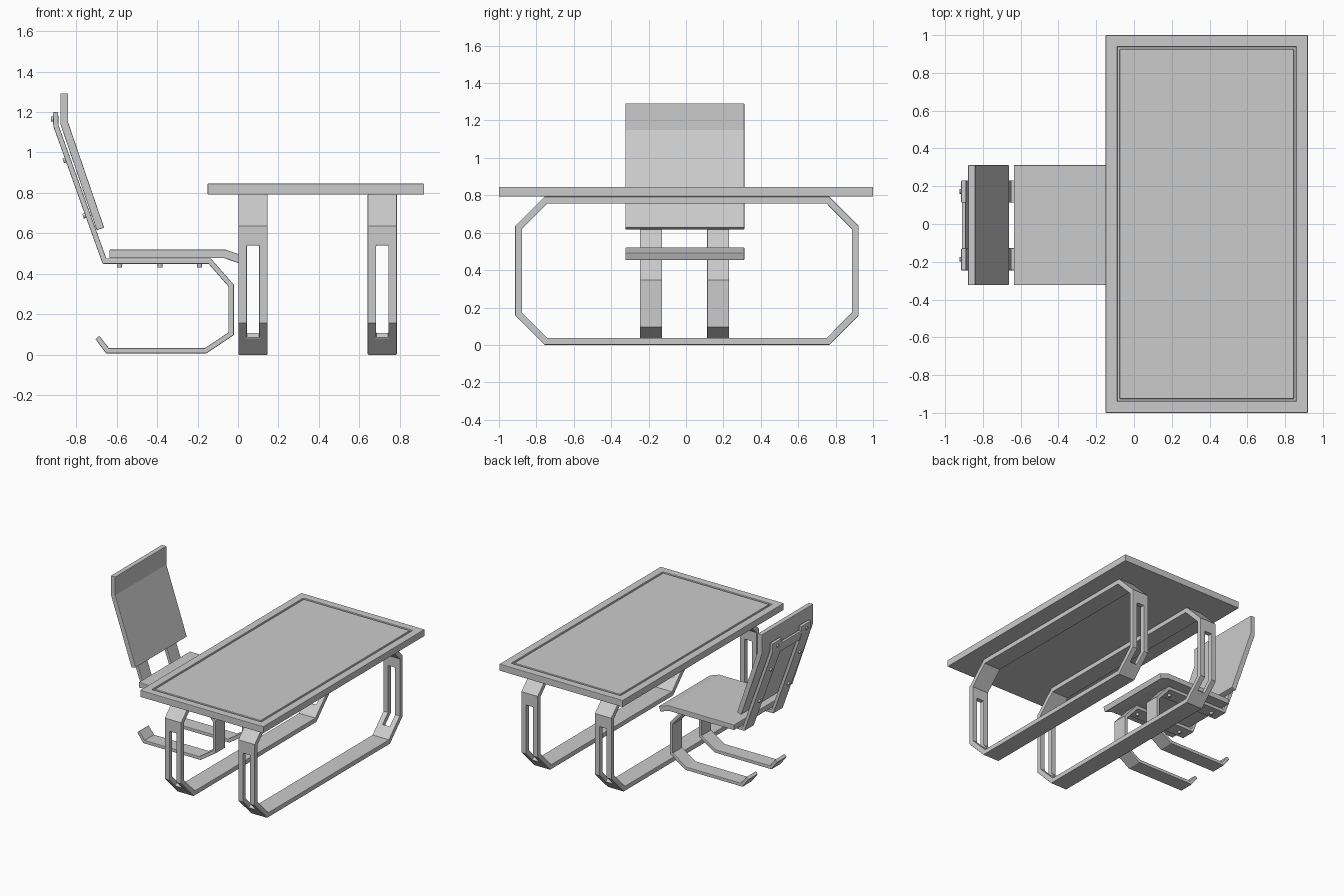
import bpy, bmesh
from math import pi
from mathutils import Vector, Matrix

if "Cube" in bpy.data.objects:
    bpy.data.objects.remove(bpy.data.objects["Cube"])

YC = -0.006          # chair centre line
STRIPS = (-0.187, 0.172)


def finish(name, bm, bevel=0.004):
    bmesh.ops.recalc_face_normals(bm, faces=bm.faces)
    me = bpy.data.meshes.new(name)
    bm.to_mesh(me)
    bm.free()
    ob = bpy.data.objects.new(name, me)
    bpy.context.collection.objects.link(ob)
    if bevel:
        m = ob.modifiers.new("bevel", "BEVEL")
        m.width, m.segments = bevel, 2
        m.limit_method, m.angle_limit = "ANGLE", 1.0
    return ob


def place(plane, p, w):
    return (p[0], w, p[1]) if plane == "xz" else (w, p[0], p[1])


# flat bar of given thickness following a 2D path, w0..w1 wide
def ribbon(name, path, thick, w0, w1, plane="xz", closed=False, bevel=0.004):
    pts = [Vector(p) for p in path]
    n = len(pts)
    bm = bmesh.new()
    rings = []
    for i, p in enumerate(pts):
        a = pts[i - 1] if closed or i > 0 else None
        b = pts[(i + 1) % n] if closed or i < n - 1 else None
        d1 = (p - a).normalized() if a else (b - p).normalized()
        d2 = (b - p).normalized() if b else d1
        n1, n2 = Vector((-d1.y, d1.x)), Vector((-d2.y, d2.x))
        off = (n1 + n2) * (thick / 2 / (1 + n1.dot(n2)))
        rings.append([bm.verts.new(place(plane, q, w)) for q, w in
                      ((p - off, w0), (p + off, w0), (p + off, w1), (p - off, w1))])
    for i in range(n if closed else n - 1):
        r, s = rings[i], rings[(i + 1) % n]
        for k in range(4):
            bm.faces.new((r[k], r[(k + 1) % 4], s[(k + 1) % 4], s[k]))
    if not closed:
        bm.faces.new(rings[0])
        bm.faces.new(rings[-1])
    return finish(name, bm, bevel)


def screw(name, loc, axis, r=0.014, h=0.034):
    bm = bmesh.new()
    rot = Vector(axis).to_track_quat("Z", "Y").to_matrix().to_4x4()
    bmesh.ops.create_cone(bm, cap_ends=True, segments=12, radius1=r, radius2=r * 0.85,
                          depth=h, matrix=Matrix.Translation(loc) @ rot)
    return finish(name, bm, 0)


# table top with a thin groove around the edge
bm = bmesh.new()
bmesh.ops.create_cube(bm, size=1, matrix=Matrix.Translation((0.385, 0, 0.819))
                      @ Matrix.Diagonal((1.07, 2.0, 0.053, 1)))
top = max(bm.faces, key=lambda f: f.calc_center_median().z)
top.normal_update()
for inset, depth in ((0.06, 0), (0.001, -0.01), (0.013, 0), (0.001, 0.01)):
    bmesh.ops.inset_region(bm, faces=[top], thickness=inset, depth=depth, use_even_offset=True)
finish("table_top", bm, 0.003)

# table legs: octagonal loops with a slot in each upright
T = 0.037
lo, hi = T / 2, 0.793 - T / 2
half = [(0.754, lo), (0.90, 0.165), (0.90, 0.628), (0.754, hi)]
loop = half + [(-y, z) for y, z in reversed(half)]
slot = [(1.0, 0.54), (0.8, 0.54), (0.8, 0.125), (0.895, 0.03), (1.0, 0.03)]
for side, x in (("near", 0.074), ("far", 0.713)):
    leg = ribbon(side + "_table_leg", [(y + 0.005, z) for y, z in loop], T,
                 x - 0.072, x + 0.072, "yz", True)
    bm = bmesh.new()
    for s in (1, -1):
        a, b = ([bm.verts.new((x + dx, s * y, z)) for y, z in slot] for dx in (-0.03, 0.03))
        bm.faces.new(a)
        bm.faces.new(b)
        for i in range(5):
            j = (i + 1) % 5
            bm.faces.new((a[i], a[j], b[j], b[i]))
    cutter = finish(side + "_slot_cutter", bm, 0)
    cutter.hide_render = cutter.hide_viewport = True
    cut = leg.modifiers.new("slot", "BOOLEAN")
    cut.object, cut.operation, cut.solver = cutter, "DIFFERENCE", "EXACT"
    leg.modifiers.move(1, 0)

# chair frame strips
frame = [(-0.695, 0.086), (-0.645, 0.02), (-0.16, 0.02), (-0.034, 0.104), (-0.034, 0.342),
         (-0.14, 0.463), (-0.66, 0.463), (-0.9, 1.132), (-0.902, 1.2)]
for side, y in zip(("right", "left"), STRIPS):
    ribbon(side + "_chair_frame", frame, 0.026, y - 0.059, y + 0.059)
    for i, x in enumerate((-0.585, -0.385, -0.19)):
        screw(f"{side}_seat_screw_{i}", (x, y, 0.448), (0, 0, -1))
    for i, (x, z) in enumerate(((-0.908, 1.165), (-0.848, 0.964), (-0.75, 0.69))):
        screw(f"{side}_back_screw_{i}", (x, y, z), (-1, 0, 0 if i == 0 else -0.36))

# crossbar joining the frame tops
ribbon("back_crossbar", [(-0.884, 1.09), (-0.9, 1.132), (-0.901, 1.165)], 0.022,
       STRIPS[0] + 0.055, STRIPS[1] - 0.055)

# seat and back boards
ribbon("seat", [(-0.636, 0.499), (-0.066, 0.499), (0.012, 0.472)], 0.042, YC - 0.318, YC + 0.318)
ribbon("back_rest", [(-0.859, 1.292), (-0.859, 1.145), (-0.68, 0.622)], 0.039,
       YC - 0.318, YC + 0.318)
